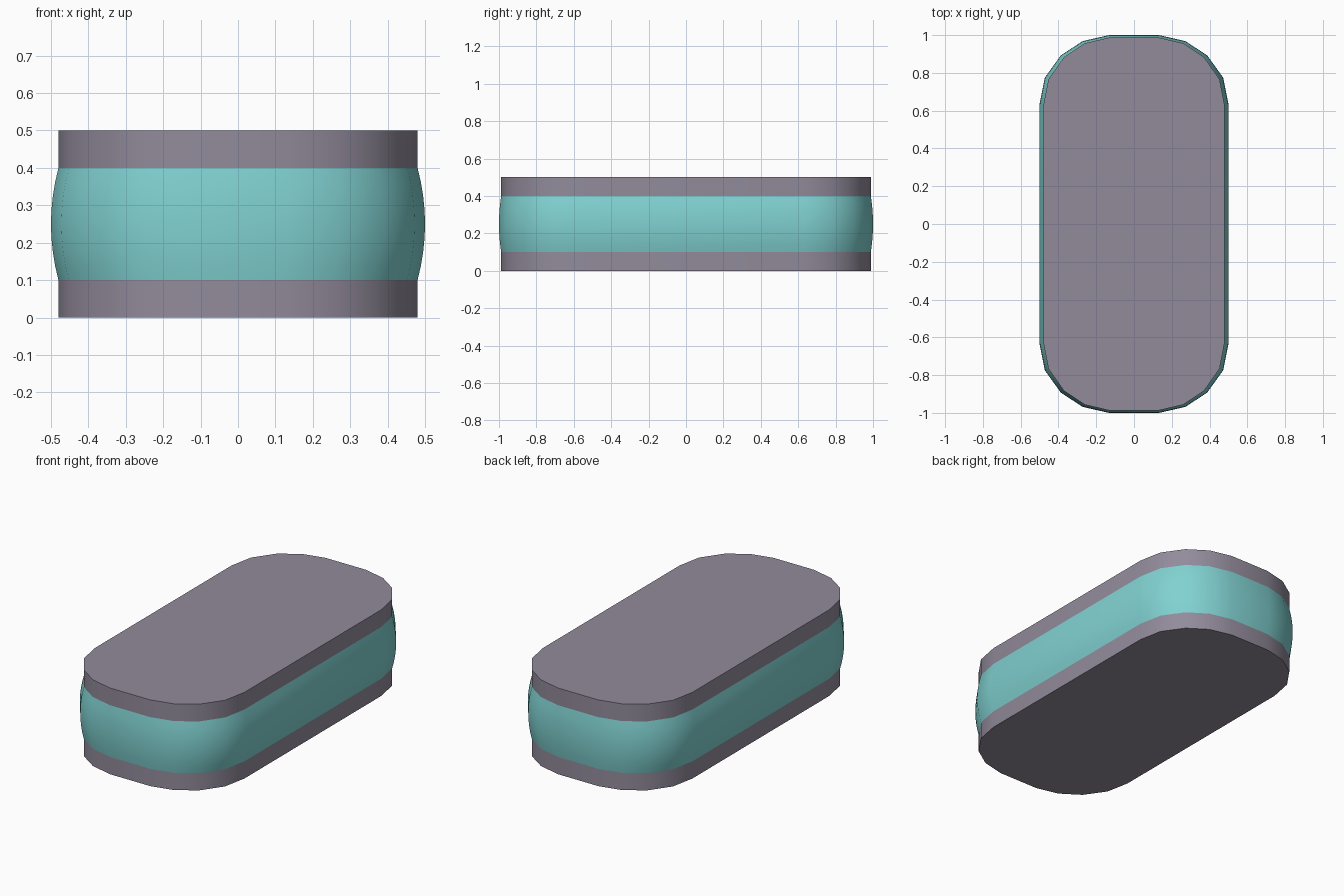
import bpy, bmesh

if "Cube" in bpy.data.objects:
    bpy.data.objects.remove(bpy.data.objects["Cube"])

# One quadrant of the rounded outline, full size
QUADRANT = [(0.5, 0.635), (0.472, 0.775), (0.387, 0.893), (0.272, 0.968), (0.133, 1.0)]
OUTLINE = (QUADRANT
           + [(-x, y) for x, y in reversed(QUADRANT)]
           + [(-x, -y) for x, y in QUADRANT]
           + [(x, -y) for x, y in reversed(QUADRANT)])


def material(name, color):
    mat = bpy.data.materials.new(name)
    mat.diffuse_color = (*color, 1)
    mat.use_nodes = True
    mat.node_tree.nodes["Principled BSDF"].inputs["Base Color"].default_value = mat.diffuse_color
    return mat


def loft(name, levels, mat, capped):
    """Stack the outline at (z, inset) levels and join the rings."""
    bm = bmesh.new()
    rings = []
    for z, inset in levels:
        sx, sy = 1 - inset / 0.5, 1 - inset * 0.6
        rings.append([bm.verts.new((x * sx, y * sy, z)) for x, y in OUTLINE])
    n = len(OUTLINE)
    for low, high in zip(rings, rings[1:]):
        for i in range(n):
            j = (i + 1) % n
            bm.faces.new((low[i], low[j], high[j], high[i]))
    if capped:
        bm.faces.new(rings[0][::-1])
        bm.faces.new(rings[-1])
    mesh = bpy.data.meshes.new(name)
    bm.to_mesh(mesh)
    bm.free()
    mesh.materials.append(mat)
    obj = bpy.data.objects.new(name, mesh)
    bpy.context.collection.objects.link(obj)
    bpy.ops.object.select_all(action='DESELECT')
    obj.select_set(True)
    bpy.context.view_layer.objects.active = obj
    bpy.ops.object.shade_smooth_by_angle(angle=0.6)
    return obj


purple = material("mauve_grey", (0.29, 0.26, 0.33))
teal = material("teal", (0.22, 0.64, 0.64))

# Straight-sided bottom and top slabs
for name, z in (("bottom_slab", 0.0), ("top_slab", 0.4)):
    loft(name, [(z, 0.02), (z + 0.1, 0.02)], purple, True)

# Bulging middle band
STEPS = 8
band = []
for k in range(STEPS + 1):
    t = 2 * k / STEPS - 1
    band.append((0.25 + 0.15 * t, 0.02 * t * t))
loft("middle_band", band, teal, False)
